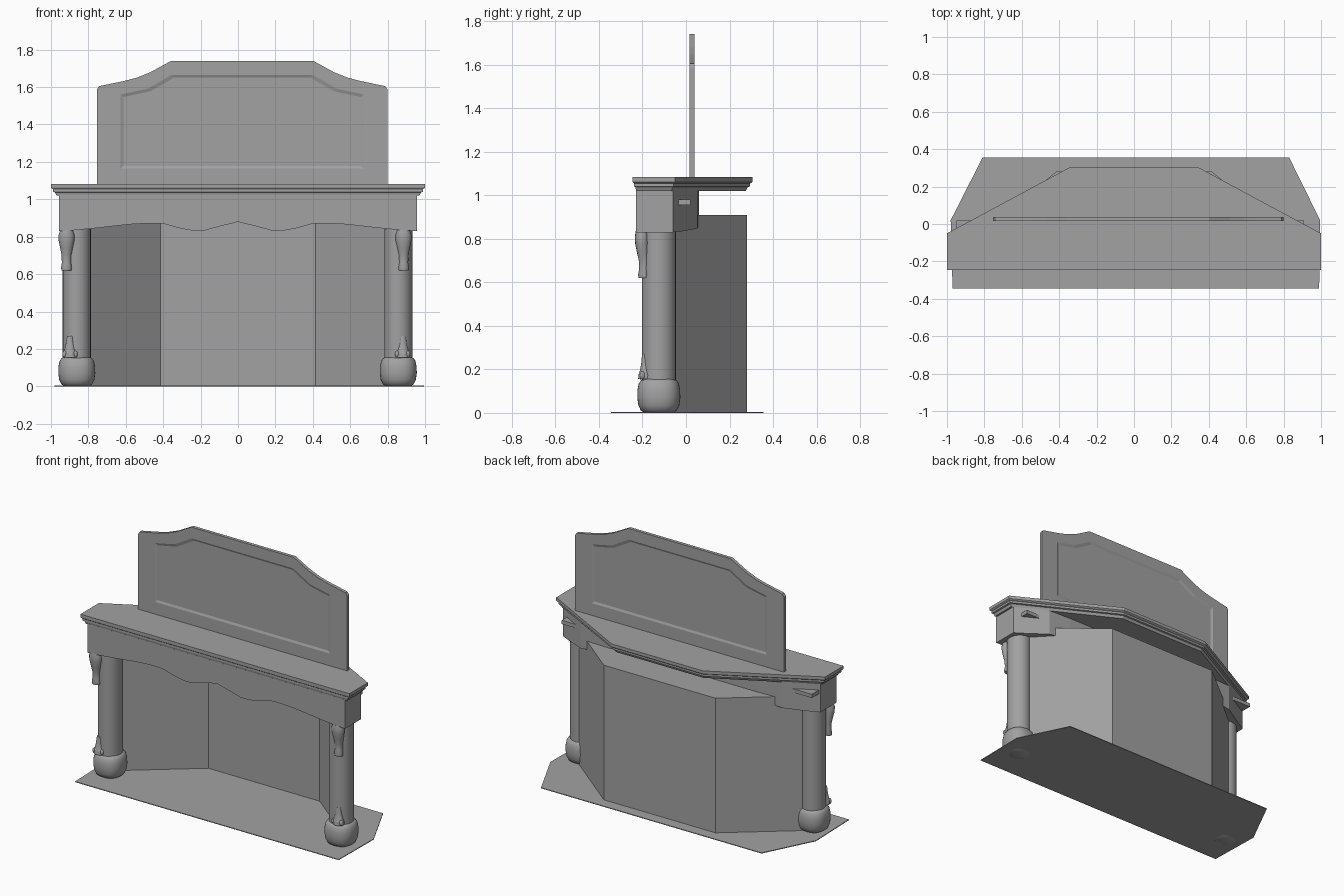
import bpy, bmesh, math

if "Cube" in bpy.data.objects:
    bpy.data.objects.remove(bpy.data.objects["Cube"])

stone = bpy.data.materials.new("grey stone")
stone.use_nodes = True
GREY = (0.36, 0.36, 0.36, 1)
stone.diffuse_color = GREY
stone.node_tree.nodes["Principled BSDF"].inputs["Base Color"].default_value = GREY


def finish(name, bm, smooth=False):
    bmesh.ops.recalc_face_normals(bm, faces=bm.faces)
    mesh = bpy.data.meshes.new(name)
    bm.to_mesh(mesh)
    bm.free()
    mesh.materials.append(stone)
    ob = bpy.data.objects.new(name, mesh)
    bpy.context.collection.objects.link(ob)
    if smooth:
        bpy.ops.object.select_all(action="DESELECT")
        ob.select_set(True)
        bpy.context.view_layer.objects.active = ob
        bpy.ops.object.shade_smooth_by_angle(angle=math.radians(40))
    return ob


def add_loft(bm, rings):
    """Bridge rings with equal point counts and cap both ends."""
    loops = [[bm.verts.new(p) for p in ring] for ring in rings]
    for a, b in zip(loops, loops[1:]):
        for i in range(len(a)):
            j = (i + 1) % len(a)
            bm.faces.new((a[i], a[j], b[j], b[i]))
    bm.faces.new(loops[0])
    bm.faces.new(loops[-1])


def loft(name, rings, smooth=False):
    bm = bmesh.new()
    add_loft(bm, rings)
    return finish(name, bm, smooth)


def flat(points, z):
    return [(x, y, z) for x, y in points]


def oval(cx, cy, z, rx, ry, n=24, power=1.0):
    ring = []
    for i in range(n):
        c, s = math.cos(math.tau * i / n), math.sin(math.tau * i / n)
        ring.append((cx + rx * math.copysign(abs(c) ** power, c),
                     cy + ry * math.copysign(abs(s) ** power, s), z))
    return ring


# Hearth slab
hearth = [(-0.97, -0.345), (0.99, -0.345), (0.995, 0.02), (0.83, 0.355),
          (-0.81, 0.355), (-0.98, 0.02)]
loft("hearth_slab", [flat(hearth, 0), flat(hearth, 0.005)])

# Firebox: three walls and a lid, open at the front
plan = [(-0.83, -0.05), (-0.415, 0.28), (0.415, 0.28), (0.83, -0.05)]
bm = bmesh.new()
low = [bm.verts.new(p) for p in flat(plan, 0.004)]
top = [bm.verts.new(p) for p in flat(plan, 0.91)]
for i in range(3):
    bm.faces.new((low[i], low[i + 1], top[i + 1], top[i]))
bm.faces.new(top)
firebox = finish("firebox", bm)
shell = firebox.modifiers.new("thickness", "SOLIDIFY")
shell.thickness = 0.004


# Mantel shelf: stepped moulding under a top slab
def shelf(inset):
    w, k = 1 - inset, inset * 0.55
    return [(-w, -0.245 + k), (w, -0.245 + k), (w, -0.05 - k), (0.34 - k, 0.305 - inset),
            (-0.34 + k, 0.305 - inset), (-w, -0.05 - k)]


steps = [(0.03, 1.02), (0.022, 1.037), (0.012, 1.04), (0.012, 1.054), (0.004, 1.058),
         (0, 1.062), (0, 1.083)]
loft("mantel_shelf", [flat(shelf(i), z) for i, z in steps])

# Frieze with a wavy lower edge and angled rear corners
wave = [(0, 0.88), (0.05, 0.867), (0.1, 0.855), (0.18, 0.833), (0.24, 0.832), (0.31, 0.845),
        (0.4, 0.87), (0.48, 0.872), (0.58, 0.866), (0.75, 0.847), (0.87, 0.835), (0.957, 0.83)]
full = [(-x, z) for x, z in reversed(wave[1:])] + wave
rings = []
for x, z in full:
    back = min(0.06, -0.06 + (0.957 - abs(x)) * 0.54)
    rings.append([(x, -0.23, z), (x, back, z), (x, back, 1.025), (x, -0.23, 1.025)])
loft("frieze", rings)

# Small ledges behind the frieze ends
for side, outer in (("right", -0.95), ("left", 0.91)):
    inner = outer * 0.8
    ledge = [(inner, -0.06), (outer, -0.06), (outer, 0.02), (inner, 0.02)]
    loft(side + "_frieze_ledge", [flat(ledge, 0.955), flat(ledge, 0.98)])

# Overmantel panel with a recessed field on both faces
MID = 0.0225
half_out = [(0.777, 1.083), (0.777, 1.587), (0.765, 1.605), (0.63, 1.633), (0.565, 1.65),
            (0.49, 1.68), (0.38, 1.74)]
half_in = [(0.65, 1.165), (0.65, 1.56), (0.64, 1.563), (0.52, 1.588), (0.5, 1.594),
           (0.445, 1.626), (0.378, 1.665)]


def panel_ring(half, y, shrink=0.0):
    pts = half + [(-x, z) for x, z in reversed(half)]
    return [(MID + x - math.copysign(shrink, x), y, z + (shrink if z < 1.2 else -shrink))
            for x, z in pts]


loft("overmantel_panel", [
    panel_ring(half_in, 0.022, 0.014), panel_ring(half_in, 0.016),
    panel_ring(half_out, 0.016), panel_ring(half_out, 0.038),
    panel_ring(half_in, 0.038), panel_ring(half_in, 0.032, 0.014)])

# Columns, cushion bases and carved animal legs
base_profile = [(0, 0.065), (0.012, 0.083), (0.035, 0.094), (0.07, 0.099), (0.105, 0.098),
                (0.135, 0.092), (0.15, 0.082), (0.156, 0.07)]
# height, half width, half depth, centre y
leg_profile = [(0.835, 0.034, 0.028, -0.203), (0.81, 0.042, 0.032, -0.203),
               (0.78, 0.042, 0.032, -0.202), (0.74, 0.034, 0.028, -0.198),
               (0.70, 0.026, 0.024, -0.193), (0.66, 0.025, 0.022, -0.193),
               (0.635, 0.029, 0.025, -0.195), (0.62, 0.027, 0.022, -0.195)]
paw_profile = [(0.155, 0.036, 0.032, -0.188), (0.175, 0.037, 0.03, -0.188),
               (0.195, 0.03, 0.024, -0.188), (0.225, 0.023, 0.018, -0.188),
               (0.27, 0.016, 0.012, -0.19)]


def add_toes(bm, x, y, z):
    for k in (-1.5, -0.5, 0.5, 1.5):
        made = bmesh.ops.create_uvsphere(bm, u_segments=10, v_segments=6, radius=0.013)
        for v in made["verts"]:
            v.co.x += x + k * 0.019
            v.co.y += y + abs(k) * 0.005
            v.co.z = v.co.z * 1.5 + z


for side, cx, leg_x, paw_x in (("right", -0.862, -0.917, -0.898), ("left", 0.857, 0.885, 0.88)):
    cy = -0.125
    loft(side + "_column", [oval(cx, cy, z, 0.075, 0.078, 32) for z in (0.15, 0.84)], True)
    loft(side + "_column_base",
         [oval(cx, cy, z, r, r, 32, 0.85) for z, r in base_profile], True)
    loft(side + "_carved_leg",
         [oval(leg_x, y, z, w, d, 16) for z, w, d, y in leg_profile], True)
    bm = bmesh.new()
    add_loft(bm, [oval(paw_x, y, z, w, d, 16) for z, w, d, y in paw_profile])
    add_toes(bm, paw_x, -0.208, 0.172)
    finish(side + "_carved_paw", bm, True)
